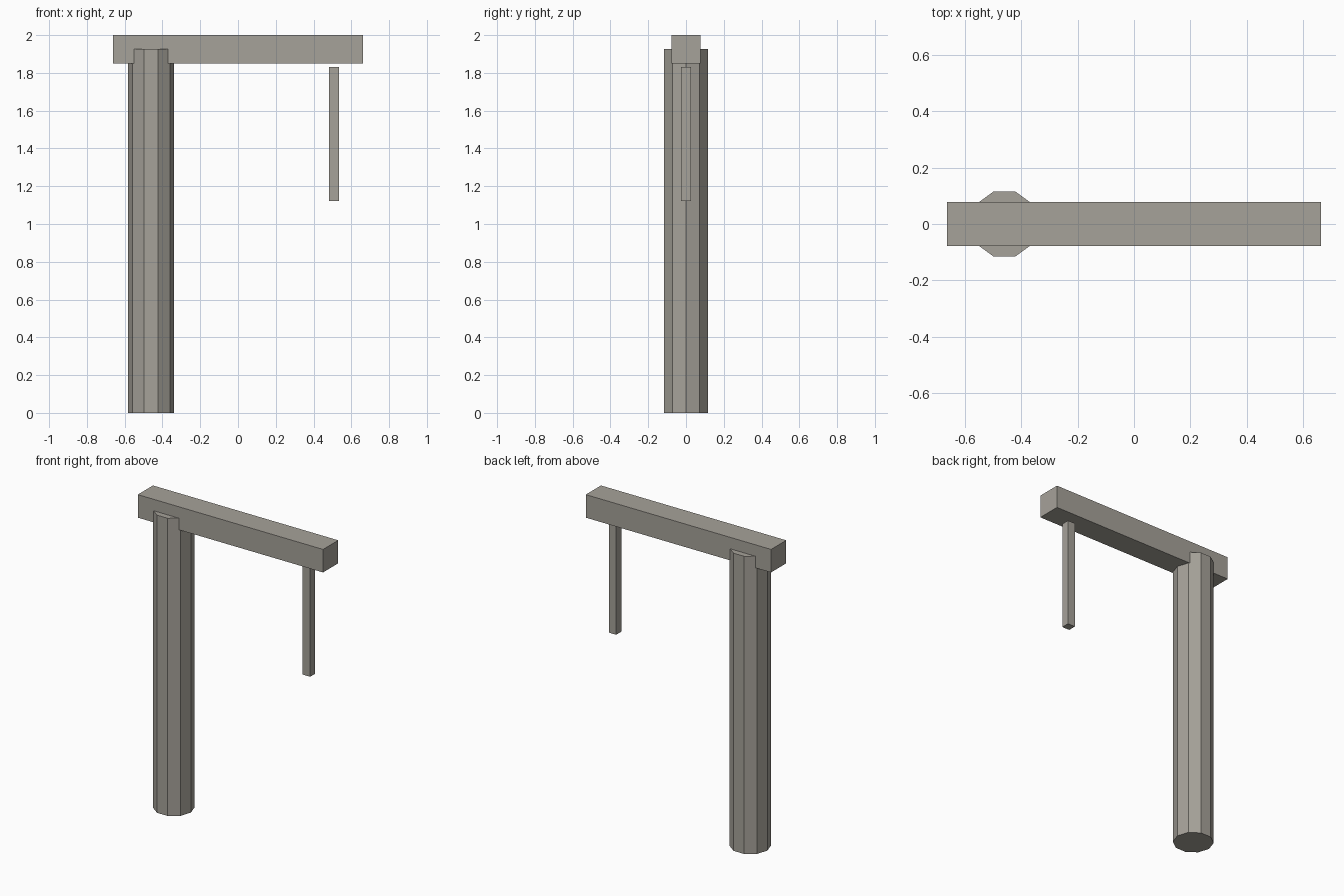
import bpy

default = bpy.data.objects.get("Cube")
if default:
    bpy.data.objects.remove(default, do_unlink=True)

# Single weathered grey colour
stone = bpy.data.materials.new("warm_grey")
stone.use_nodes = True
colour = (0.38, 0.36, 0.32, 1)
stone.diffuse_color = colour
stone.node_tree.nodes["Principled BSDF"].inputs["Base Color"].default_value = colour


def finish(name):
    obj = bpy.context.object
    obj.name = name
    obj.data.materials.append(stone)
    return obj


def box(name, x, width, depth, bottom, top):
    bpy.ops.mesh.primitive_cube_add(size=1, location=(x, 0, (bottom + top) / 2))
    bpy.context.object.scale = (width, depth, top - bottom)
    bpy.ops.object.transform_apply(location=False, rotation=False, scale=True)
    return finish(name)


# Ten-sided upright, with a corner pointing along x
HEIGHT = 1.926
bpy.ops.mesh.primitive_cylinder_add(vertices=10, radius=0.122, depth=HEIGHT,
                                    location=(-0.46, 0, HEIGHT / 2))
post = finish("post")
post.rotation_euler.z = 1.5707963
bpy.ops.object.transform_apply(location=False, rotation=True, scale=False)

# Beam across the post, and the bar hanging just beneath its free end
box("cross_beam", 0, 1.326, 0.155, 1.851, 2)
box("hanging_bar", 0.508, 0.053, 0.052, 1.122, 1.831)
